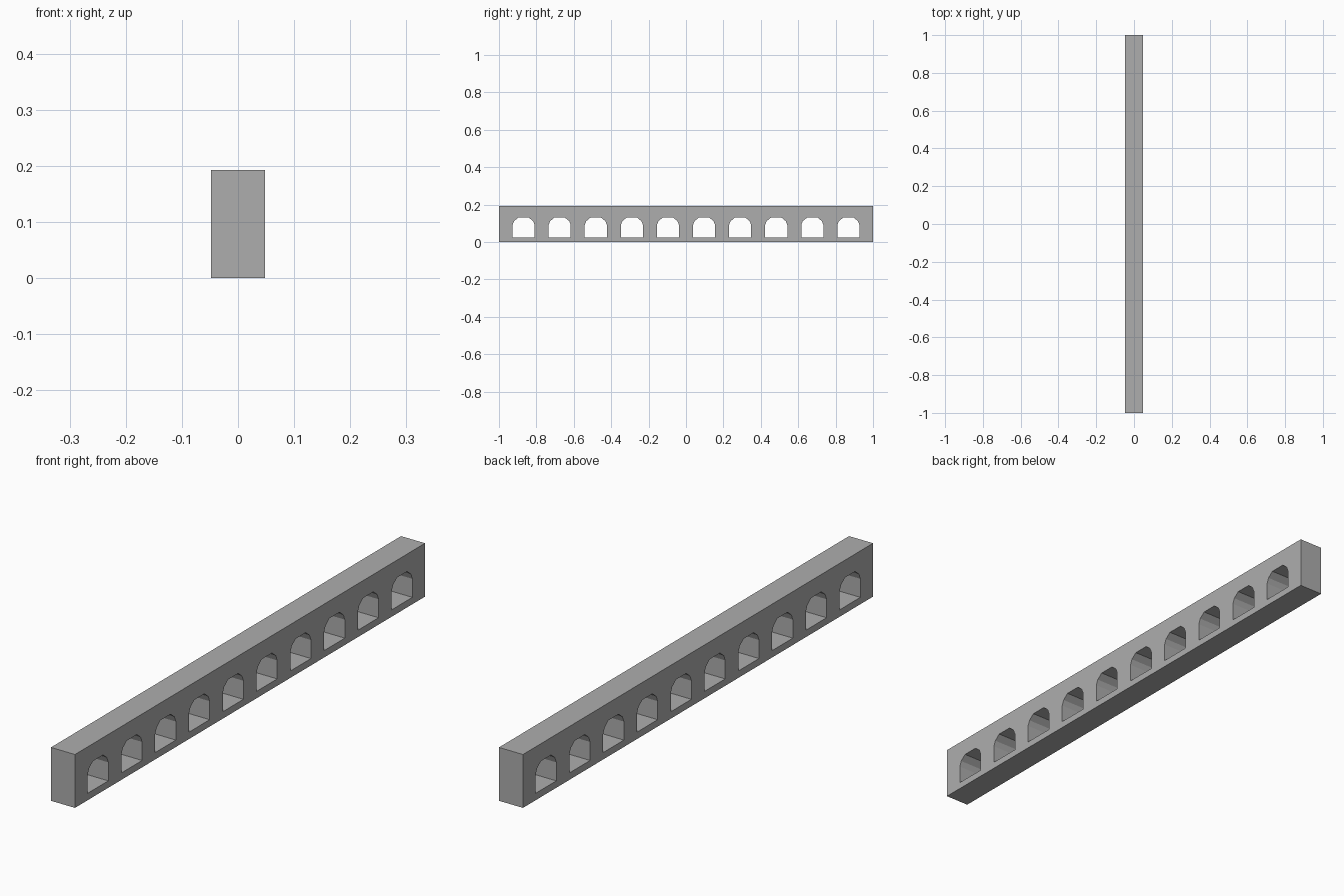
import bpy, bmesh

if "Cube" in bpy.data.objects:
    bpy.data.objects.remove(bpy.data.objects["Cube"])

HALF_X, HEIGHT, COUNT, PITCH = 0.048, 0.193, 10, 0.193

# Half of the low-poly arch outline (y offset, z)
half = [(0.059, 0.025), (0.059, 0.092), (0.051, 0.112), (0.029, 0.13)]
arch = half + [(-y, z) for y, z in reversed(half)]


def loop_edges(bm, points):
    verts = [bm.verts.new((-HALF_X, y, z)) for y, z in points]
    return [bm.edges.new((v, verts[(i + 1) % len(verts)])) for i, v in enumerate(verts)]


# Wall profile with a row of arched openings
bm = bmesh.new()
edges = loop_edges(bm, [(-1, 0), (1, 0), (1, HEIGHT), (-1, HEIGHT)])
for i in range(COUNT):
    c = (i - (COUNT - 1) / 2) * PITCH
    edges += loop_edges(bm, [(c + y, z) for y, z in arch])
bmesh.ops.triangle_fill(bm, edges=edges, use_beauty=True, normal=(-1, 0, 0))

# Extrude through the wall thickness
res = bmesh.ops.extrude_face_region(bm, geom=bm.faces[:], use_keep_orig=True)
bmesh.ops.translate(bm, vec=(2 * HALF_X, 0, 0),
                    verts=[g for g in res["geom"] if isinstance(g, bmesh.types.BMVert)])
bmesh.ops.recalc_face_normals(bm, faces=bm.faces[:])

mesh = bpy.data.meshes.new("arched_wall")
bm.to_mesh(mesh)
bm.free()

# Dark grey stone
stone = bpy.data.materials.new("dark_grey")
stone.diffuse_color = (0.42, 0.42, 0.42, 1)
stone.use_nodes = True
stone.node_tree.nodes["Principled BSDF"].inputs["Base Color"].default_value = stone.diffuse_color
mesh.materials.append(stone)
bpy.context.collection.objects.link(bpy.data.objects.new("arched_wall", mesh))
